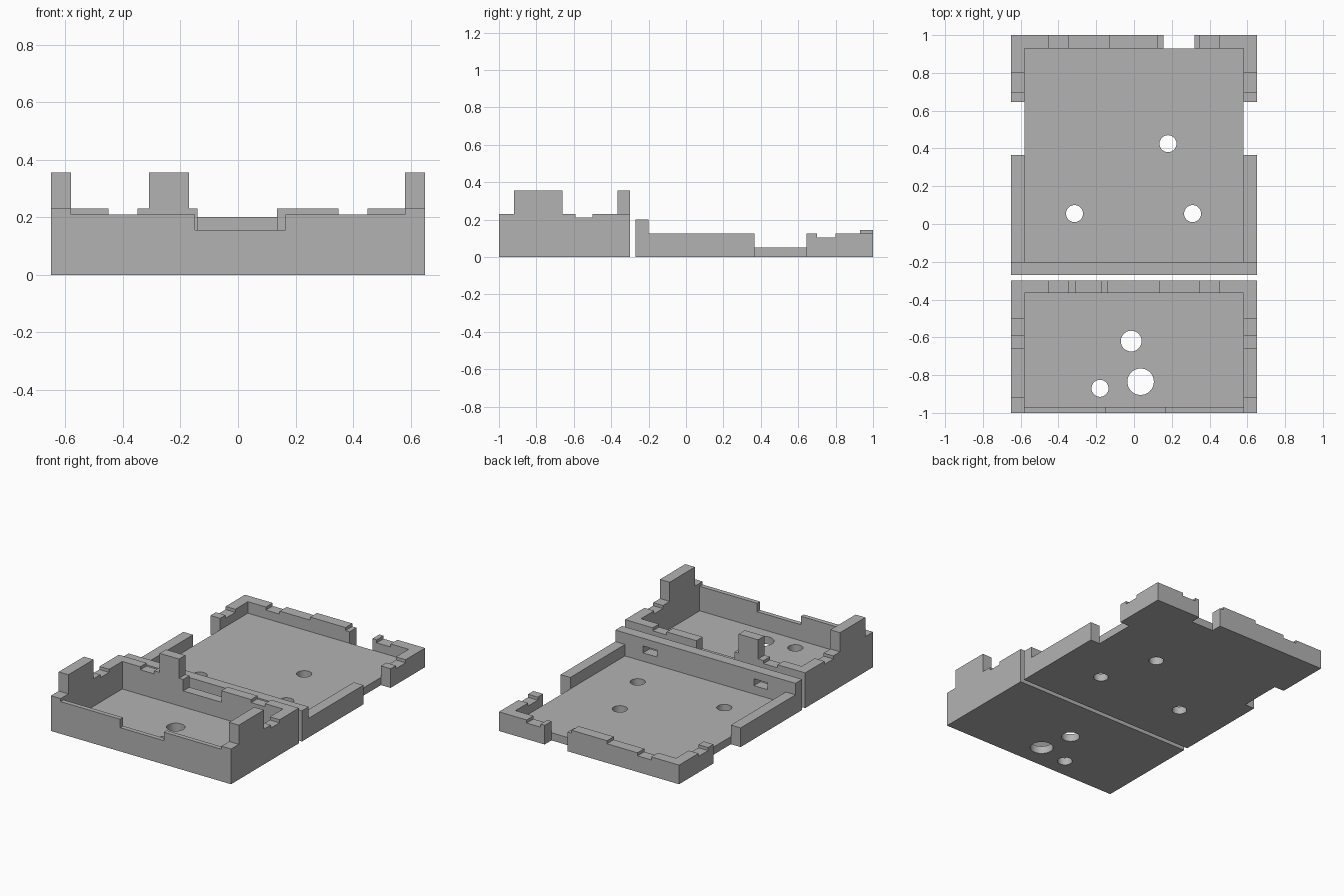
import bpy
import bmesh
import math
from mathutils import Vector

default = bpy.data.objects.get("Cube")
if default:
    bpy.data.objects.remove(default, do_unlink=True)

grey = bpy.data.materials.new("plain grey")
grey.use_nodes = True
COLOUR = (0.45, 0.45, 0.45, 1)
grey.diffuse_color = COLOUR
grey.node_tree.nodes["Principled BSDF"].inputs["Base Color"].default_value = COLOUR


def finish(name, bm):
    bmesh.ops.recalc_face_normals(bm, faces=bm.faces[:])
    mesh = bpy.data.meshes.new(name)
    bm.to_mesh(mesh)
    bm.free()
    mesh.materials.append(grey)
    obj = bpy.data.objects.new(name, mesh)
    bpy.context.collection.objects.link(obj)
    return obj


def wall(name, along, steps, end, near, far):
    """Stepped wall: steps are (start, height) pairs running along x or y."""
    outline = [(steps[0][0], 0)]
    stops = [s for s, _ in steps[1:]] + [end]
    for (start, height), stop in zip(steps, stops):
        outline += [(start, height), (stop, height)]
    outline.append((end, 0))
    bm = bmesh.new()
    if along == "x":
        points = [(a, near, z) for a, z in outline]
        shift = Vector((0, far - near, 0))
    else:
        points = [(near, a, z) for a, z in outline]
        shift = Vector((far - near, 0, 0))
    face = bm.faces.new([bm.verts.new(p) for p in points])
    moved = bmesh.ops.extrude_face_region(bm, geom=[face])["geom"]
    verts = [g for g in moved if isinstance(g, bmesh.types.BMVert)]
    bmesh.ops.translate(bm, verts=verts, vec=shift)
    return finish(name, bm)


def cut(obj, cutter):
    mod = obj.modifiers.new("opening", "BOOLEAN")
    mod.operation = "DIFFERENCE"
    mod.solver = "EXACT"
    mod.object = cutter
    bpy.ops.object.select_all(action="DESELECT")
    bpy.context.view_layer.objects.active = obj
    obj.select_set(True)
    bpy.ops.object.modifier_apply(modifier=mod.name)
    bpy.data.objects.remove(cutter, do_unlink=True)


def drill(obj, holes):
    for x, y, radius in holes:
        bpy.ops.mesh.primitive_cylinder_add(vertices=48, radius=radius, depth=0.3, location=(x, y, 0))
        cut(obj, bpy.context.object)
    bpy.ops.object.shade_smooth_by_angle(angle=math.radians(30))


OUT, IN, FLOOR = 0.65, 0.58, 0.05
SIDES = (("right", -1), ("left", 1))

# Deep front tray
front_floor = wall("front_tray_floor", "x", [(-IN, FLOOR)], IN, -0.97, -0.365)
drill(front_floor, [(-0.015, -0.62, 0.055), (0.035, -0.835, 0.07), (-0.18, -0.87, 0.045)])
wall("front_tray_front_wall", "x", [(-IN, 0.21), (-0.15, 0.155), (0.165, 0.21)], IN, -1, -0.97)
wall("front_tray_back_wall", "x",
     [(-IN, 0.23), (-0.45, 0.21), (-0.35, 0.23), (-0.31, 0.355), (-0.17, 0.23),
      (-0.14, 0.155), (0.135, 0.23), (0.35, 0.21), (0.45, 0.23)], IN, -0.365, -0.30)
for side, s in SIDES:
    wall(f"front_tray_{side}_wall", "y",
         [(-1, 0.23), (-0.92, 0.355), (-0.66, 0.23), (-0.59, 0.21), (-0.50, 0.23)],
         -0.30, s * IN, s * OUT)

# Shallow back tray
back_floor = wall("back_tray_floor", "x", [(-IN, FLOOR)], IN, -0.20, 0.93)
drill(back_floor, [(0.18, 0.425, 0.045), (-0.315, 0.055, 0.045), (0.31, 0.055, 0.045)])
latch_wall = wall("back_tray_front_wall", "x", [(-IN, 0.2)], IN, -0.27, -0.20)
for x in (-0.4, 0.4):
    bpy.ops.mesh.primitive_cube_add(size=1, location=(x, -0.235, 0.127))
    window = bpy.context.object
    window.scale = (0.1, 0.2, 0.045)
    bpy.context.view_layer.update()
    cut(latch_wall, window)

# Back wall in two runs, with a cable gap between them
wall("back_tray_back_wall", "x",
     [(-IN, 0.125), (-0.45, 0.105), (-0.35, 0.125), (-0.13, 0.145), (0.125, 0.125)],
     0.155, 0.93, 1)
wall("back_tray_back_wall_end", "x", [(0.32, 0.125), (0.35, 0.105), (0.45, 0.125)], IN, 0.93, 1)

# Side walls in two runs, with a gap between them
for side, s in SIDES:
    wall(f"back_tray_{side}_wall", "y", [(-0.27, 0.2), (-0.20, 0.125)], 0.365, s * IN, s * OUT)
    wall(f"back_tray_{side}_corner_wall", "y",
         [(0.645, 0.125), (0.70, 0.105), (0.80, 0.125)], 1, s * IN, s * OUT)
